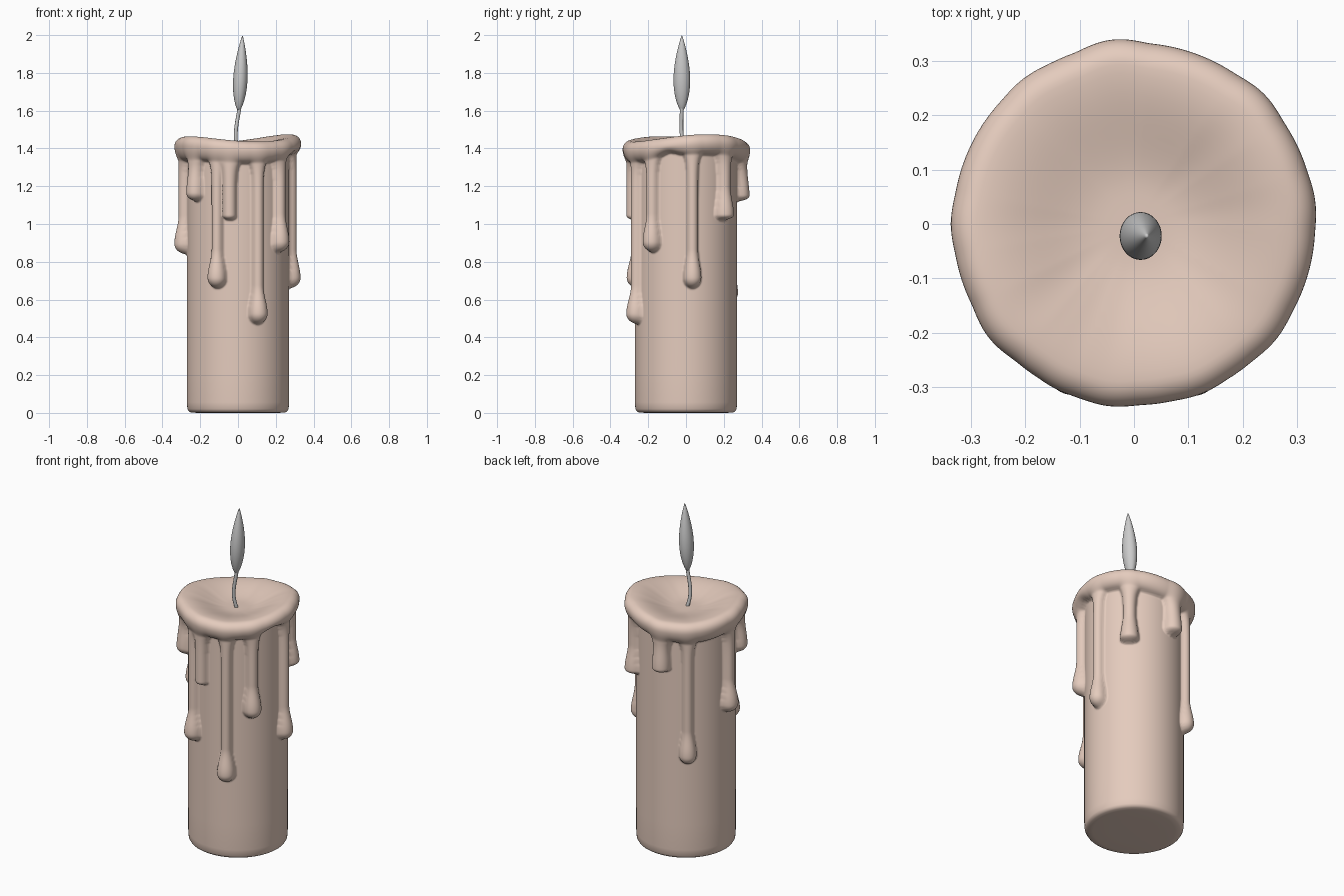
import bpy, bmesh
from math import sin, cos, pi, radians, sqrt, exp

if "Cube" in bpy.data.objects:
    bpy.data.objects.remove(bpy.data.objects["Cube"])

R = 0.271      # bare candle radius
SEG = 320

# drips: angle, bottom z, stem half-width, bulb half-width, tip roundness
DRIPS = [
    (7, 0.66, 0.034, 0.052, 0.055),
    (45, 1.02, 0.040, 0.056, 0.028),
    (97, 1.12, 0.046, 0.056, 0.030),
    (127, 0.58, 0.034, 0.052, 0.055),
    (180, 0.84, 0.036, 0.055, 0.055),
    (218, 1.12, 0.042, 0.053, 0.045),
    (247, 0.66, 0.034, 0.055, 0.055),
    (261, 1.02, 0.040, 0.040, 0.025),
    (292, 0.47, 0.034, 0.055, 0.055),
    (321, 0.85, 0.036, 0.054, 0.055),
]


def angle_gap(a, b):
    return (a - b + pi) % (2 * pi) - pi


def rim_height(a):
    return 1.452 + 0.018 * cos(2 * (a - radians(25))) + 0.006 * cos(a)


def smooth(t):
    t = max(0.0, min(1.0, t))
    return t * t * (3 - 2 * t)


def thickness(a, z, top):
    """Thickness of melted wax over the bare candle."""
    u = top - z
    depth = 0.075 - 0.012 * cos(a) - 0.025 * exp(-(angle_gap(a, radians(342)) / 0.2) ** 2)
    total = 0.0
    if u < depth:
        total += (0.062 * sqrt(max(0, 1 - (u / depth) ** 2))) ** 4
    for deg, zb, ws, wb, e in DRIPS:
        s = abs(angle_gap(a, radians(deg))) * 0.3
        if s > 0.1 or z <= zb:
            continue
        c = zb + e
        if z < c:
            w = wb * sqrt(1 - ((c - z) / e) ** 2)
        else:
            w = wb + (ws - wb) * smooth((z - c) / 0.15)
        h = 1.2 * w
        w += 0.022 * exp(-max(0, u - depth) / 0.035)   # web under the rim
        if s < w:
            total += (h * sqrt(1 - (s / w) ** 2)) ** 4
    return min(total ** 0.25, 0.072)


def mesh_object(name, rings, start, end):
    """Skin closed rings of points, capped with a point at each end."""
    bm = bmesh.new()
    rows = [[bm.verts.new(p) for p in ring] for ring in rings]
    n = len(rows[0])
    for lo, hi in zip(rows, rows[1:]):
        for i in range(n):
            j = (i + 1) % n
            bm.faces.new((lo[i], lo[j], hi[j], hi[i]))
    a, b = bm.verts.new(start), bm.verts.new(end)
    for i in range(n):
        j = (i + 1) % n
        bm.faces.new((a, rows[0][j], rows[0][i]))
        bm.faces.new((b, rows[-1][i], rows[-1][j]))
    me = bpy.data.meshes.new(name)
    bm.to_mesh(me)
    bm.free()
    for p in me.polygons:
        p.use_smooth = True
    ob = bpy.data.objects.new(name, me)
    bpy.context.collection.objects.link(ob)
    return ob


# wax body: rounded foot, dripping side, rolled lip, shallow melted bowl
FLOOR, LIP = 1.395, 0.045
columns = []
for i in range(SEG):
    a = 2 * pi * i / SEG
    h = rim_height(a)
    top = h - LIP
    prof = [(0.12, 0), (R - 0.03, 0)]
    prof += [(R - 0.03 + 0.03 * sin(t), 0.03 - 0.03 * cos(t)) for t in (pi / 8, pi / 4, pi * 3 / 8, pi / 2)]
    prof += [(R, 0.2), (R, 0.4)]
    for k in range(171):
        z = 0.45 + (top - 0.45) * k / 170
        prof.append((R + thickness(a, z, top), z))
    ro = prof[-1][0]
    for k in range(1, 9):
        t = k / 8 * pi / 2
        prof.append((ro - 0.045 * (1 - cos(t)), top + LIP * sin(t)))
    ri = ro - 0.045
    for k in range(1, 16):
        r = ri * (1 - k / 16)
        prof.append((r, FLOOR + (h - FLOOR) * smooth((r / ri - 0.2) / 0.8)))
    columns.append([(r * cos(a), r * sin(a), z) for r, z in prof])
candle = mesh_object("wax_candle", list(zip(*columns)), (0, 0, 0), (0, 0, FLOOR))
soft = candle.modifiers.new("soften", 'SMOOTH')
soft.factor = 0.5
soft.iterations = 3
wax = bpy.data.materials.new("wax")
wax.diffuse_color = (0.78, 0.60, 0.51, 1)
wax.use_nodes = True
wax.node_tree.nodes["Principled BSDF"].inputs["Base Color"].default_value = wax.diffuse_color
candle.data.materials.append(wax)

# wick: thin bent cord
cu = bpy.data.curves.new("wick", 'CURVE')
cu.dimensions = '3D'
cu.bevel_depth = 0.010
cu.bevel_resolution = 3
cu.use_fill_caps = True
sp = cu.splines.new('BEZIER')
pts = [(0.0, -0.01, 1.38), (-0.012, -0.022, 1.46), (0.008, -0.023, 1.62)]
sp.bezier_points.add(len(pts) - 1)
for bp, p in zip(sp.bezier_points, pts):
    bp.co = p
    bp.handle_left_type = bp.handle_right_type = 'AUTO'
bpy.context.collection.objects.link(bpy.data.objects.new("wick", cu))

# flame: slightly tilted teardrop
rings = []
for k in range(1, 32):
    t = k / 32
    r = sin(pi * t ** 0.78) ** 0.85
    cx = 0.004 + 0.02 * t
    rings.append([(cx + 0.038 * r * cos(2 * pi * i / 32),
                   -0.022 + 0.044 * r * sin(2 * pi * i / 32),
                   1.595 + 0.405 * t) for i in range(32)])
mesh_object("flame", rings, (0.004, -0.022, 1.595), (0.024, -0.022, 2.0))
